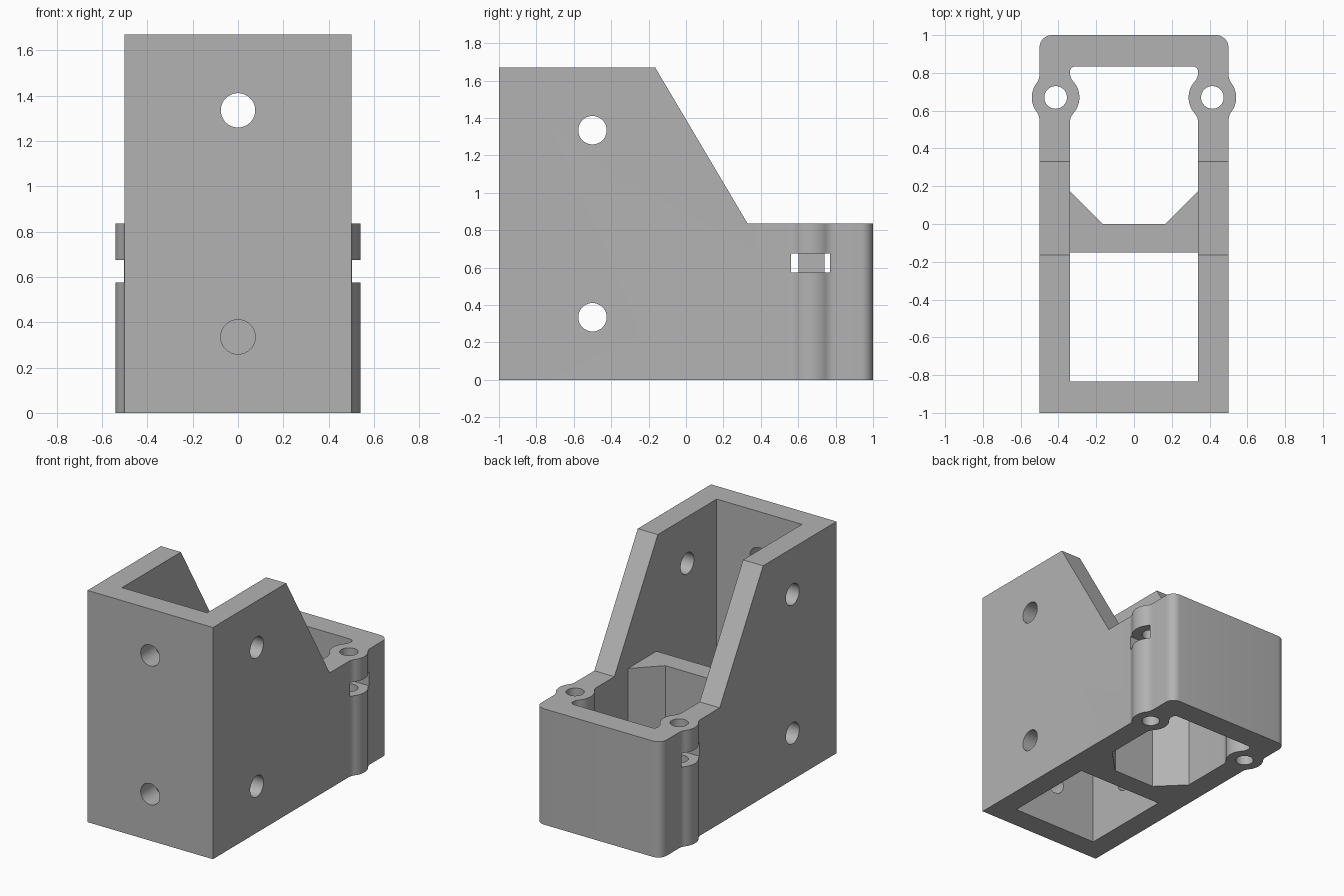
import bpy, bmesh, math
from mathutils import Vector

cube = bpy.data.objects.get("Cube")
if cube:
    bpy.data.objects.remove(cube)

grey = bpy.data.materials.new("light grey plastic")
grey.use_nodes = True
color = (0.45, 0.45, 0.45, 1)
grey.diffuse_color = color
grey.node_tree.nodes["Principled BSDF"].inputs["Base Color"].default_value = color

W, WALL = 0.5, 0.34            # outer and inner half widths
LOW, HIGH = 0.835, 1.67        # rear and front heights
BX, BY, BR, FR = 0.415, 0.67, 0.126, 0.08   # screw boss centre, radius, blend radius


def prism(name, points, axis, lo, hi):
    """Closed solid from a 2D profile in the other two axes, from lo to hi along the axis."""
    def place(p, h):
        v = list(p)
        v.insert("xyz".index(axis), h)
        return Vector(v)
    bm = bmesh.new()
    start = [bm.verts.new(place(p, lo)) for p in points]
    end = [bm.verts.new(place(p, hi)) for p in points]
    bm.faces.new(start[::-1])
    bm.faces.new(end)
    for i in range(len(points)):
        bm.faces.new((start[i - 1], start[i], end[i], end[i - 1]))
    bmesh.ops.recalc_face_normals(bm, faces=bm.faces[:])
    mesh = bpy.data.meshes.new(name)
    bm.to_mesh(mesh)
    bm.free()
    mesh.materials.append(grey)
    obj = bpy.data.objects.new(name, mesh)
    bpy.context.scene.collection.objects.link(obj)
    return obj


def cut(body, cutter):
    """Subtract the cutter with the first solver that really cuts, then drop the cutter."""
    cutter.hide_render = True
    mod = body.modifiers.new("cut", "BOOLEAN")
    mod.operation = "DIFFERENCE"
    mod.object = cutter
    for solver in ("MANIFOLD", "EXACT", "FLOAT"):
        mod.solver = solver
        bpy.context.view_layer.update()
        shaped = body.evaluated_get(bpy.context.evaluated_depsgraph_get())
        mesh = bpy.data.meshes.new_from_object(shaped)
        if len(mesh.polygons) > len(body.data.polygons):
            body.data = mesh
            break
    body.modifiers.remove(mod)
    bpy.data.objects.remove(cutter)


def arc(cx, cy, r, a0, a1, n):
    steps = [math.radians(a0 + (a1 - a0) * i / n) for i in range(n + 1)]
    return [(cx + r * math.cos(a), cy + r * math.sin(a)) for a in steps]


def circle(cx, cy, r, n=40):
    return arc(cx, cy, r, 0, 360, n)[:-1]


def boss_edge(wall, side):
    """Wall line blending around the boss, front to back; side 1 is outside, -1 inside."""
    dx = abs(wall - BX) + FR
    dy = math.sqrt((BR + FR) ** 2 - dx ** 2)
    tilt = math.degrees(math.atan2(dy, dx))
    half = arc(0, 0, BR, 0, tilt, 8) + arc(dx, dy, FR, 180 + tilt, 180, 8)[1:]
    full = [(x, -y) for x, y in reversed(half[1:])] + half
    return [(BX + side * x, BY + y) for x, y in full]


def mirrored(half):
    return half + [(-x, y) for x, y in reversed(half)]


def box(x0, x1, y0, y1):
    return [(x0, y0), (x1, y0), (x1, y1), (x0, y1)]


# Outer shell with bosses and rounded rear corners
outer = [(W, -1)] + boss_edge(W, 1) + arc(W - 0.065, 0.935, 0.065, 0, 90, 8)
body = prism("bracket_body", mirrored(outer), "z", 0, HIGH)

# Sloped sides and low rear section
cut(body, prism("slope_cutter", [(-0.301, 1.9), (0.33, LOW), (1.2, LOW), (1.2, 1.9)], "x", -1, 1))

# Front bay, open above the cross wall
cut(body, prism("front_bay_cutter", [(-0.835, -0.1), (-0.15, -0.1), (-0.15, LOW), (0.25, LOW),
                                     (0.25, 1.9), (-0.835, 1.9)], "x", -WALL, WALL))

# Rear bay with chamfered front corners
inner = [(0.165, 0), (WALL, 0.175)] + boss_edge(WALL, -1) + arc(WALL - 0.03, 0.805, 0.03, 0, 90, 6)
cut(body, prism("rear_bay_cutter", mirrored(inner), "z", -0.1, 1.9))

# Mounting holes through the sides and the front
for z in (0.335, 1.335):
    cut(body, prism("side_hole_cutter", circle(-0.5, z, 0.076), "x", -1, 1))
    cut(body, prism("front_hole_cutter", circle(0, z, 0.076), "y", -1.2, -0.6))

# Screw holes and nut slots in the bosses
for s in (-1, 1):
    cut(body, prism("screw_hole_cutter", circle(s * BX, BY, 0.06), "z", -0.1, 1.2))
    x0, x1 = sorted((s * 0.31, s * 0.7))
    cut(body, prism("nut_slot_cutter", box(x0, x1, BY - 0.108, BY + 0.1), "z", 0.575, 0.675))

# Smooth the rounded walls, keep the corners sharp
bpy.context.view_layer.objects.active = body
body.select_set(True)
bpy.ops.object.shade_smooth_by_angle(angle=math.radians(25))
